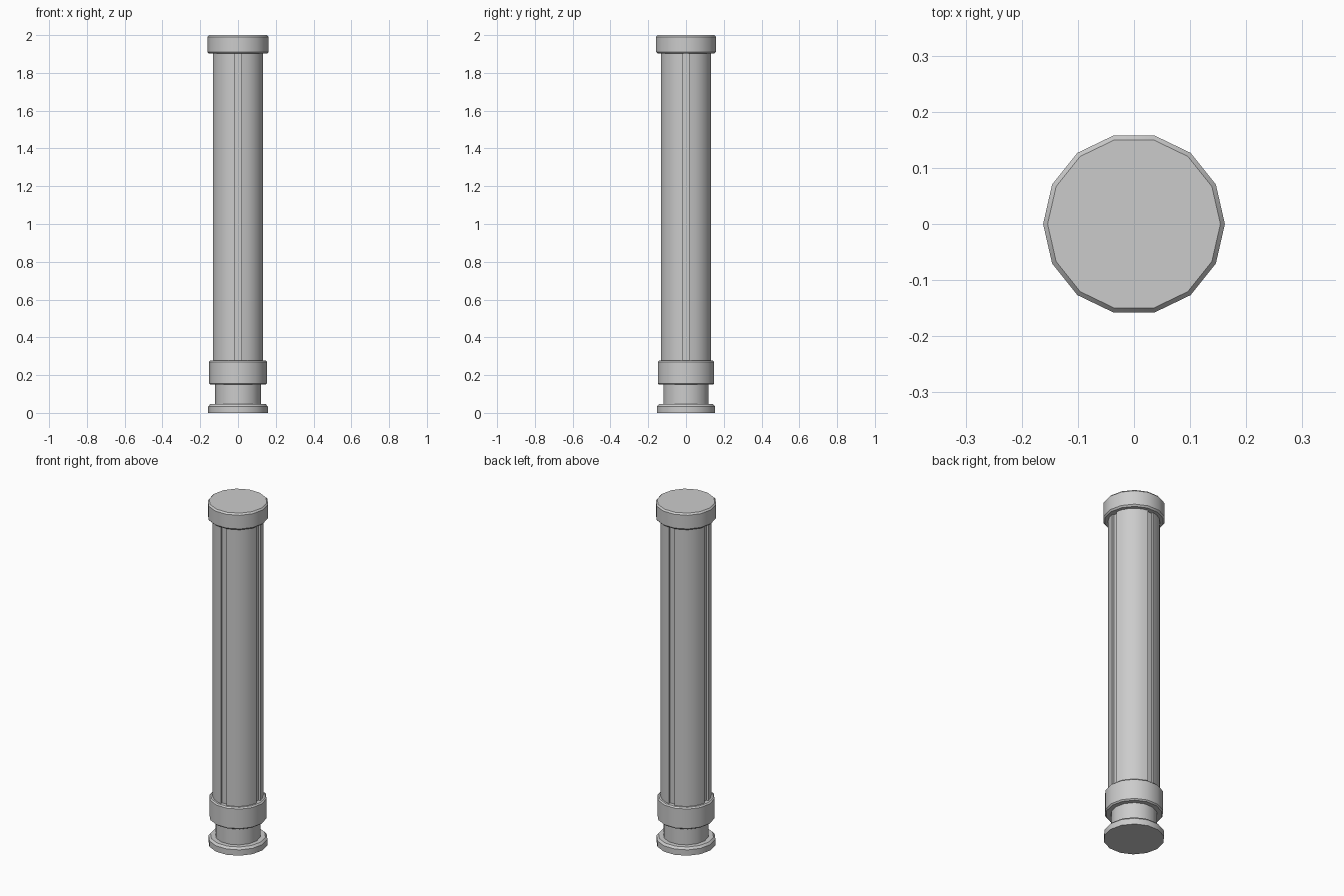
import bpy, bmesh
from math import sin, cos, pi, radians

if "Cube" in bpy.data.objects:
    bpy.data.objects.remove(bpy.data.objects["Cube"])


def finish(name, bm):
    bmesh.ops.recalc_face_normals(bm, faces=bm.faces)
    mesh = bpy.data.meshes.new(name)
    bm.to_mesh(mesh)
    bm.free()
    ob = bpy.data.objects.new(name, mesh)
    bpy.context.collection.objects.link(ob)
    bpy.ops.object.select_all(action='DESELECT')
    ob.select_set(True)
    bpy.context.view_layer.objects.active = ob
    bpy.ops.object.shade_smooth_by_angle(angle=radians(30))
    return ob


def stack(name, sections):
    """Closed solid from (outline, height) sections of equal point count."""
    bm = bmesh.new()
    rings = [[bm.verts.new((x, y, z)) for x, y in outline] for outline, z in sections]
    n = len(rings[0])
    for a, b in zip(rings, rings[1:]):
        for i in range(n):
            j = (i + 1) % n
            bm.faces.new((a[i], a[j], b[j], b[i]))
    bm.faces.new(rings[0][::-1])
    bm.faces.new(rings[-1])
    return finish(name, bm)


def polygon(r, n=14):
    return [(r * cos(2 * pi * i / n), r * sin(2 * pi * i / n)) for i in range(n)]


def turned(name, profile):
    return stack(name, [(polygon(r), z) for r, z in profile])


# Foot plate, neck, collar and cap: 14-sided turned pieces
turned("foot_plate", [(0.158, 0), (0.158, 0.034), (0.147, 0.046)])
turned("neck", [(0.121, 0.03), (0.121, 0.17)])
turned("collar", [(0.146, 0.149), (0.153, 0.156), (0.153, 0.27), (0.146, 0.277)])
turned("cap", [(0.154, 1.902), (0.162, 1.911), (0.162, 1.991), (0.154, 2.0)])

# Shaft: four rounded quarters separated by narrow shallow grooves
R, HALF, DEPTH = 0.134, 0.0175, 0.012
outline = []
for q in range(4):
    c, s = cos(q * pi / 2), sin(q * pi / 2)
    quarter = [(R * cos(radians(a)), R * sin(radians(a)))
               for a in (7.5, 22.5, 37.5, 52.5, 67.5, 82.5)]
    inner = R * cos(radians(7.5)) - DEPTH
    quarter = [(inner, HALF)] + quarter + [(HALF, inner)]
    outline += [(x * c - y * s, x * s + y * c) for x, y in quarter]
stack("shaft", [(outline, 0.26), (outline, 1.92)])
